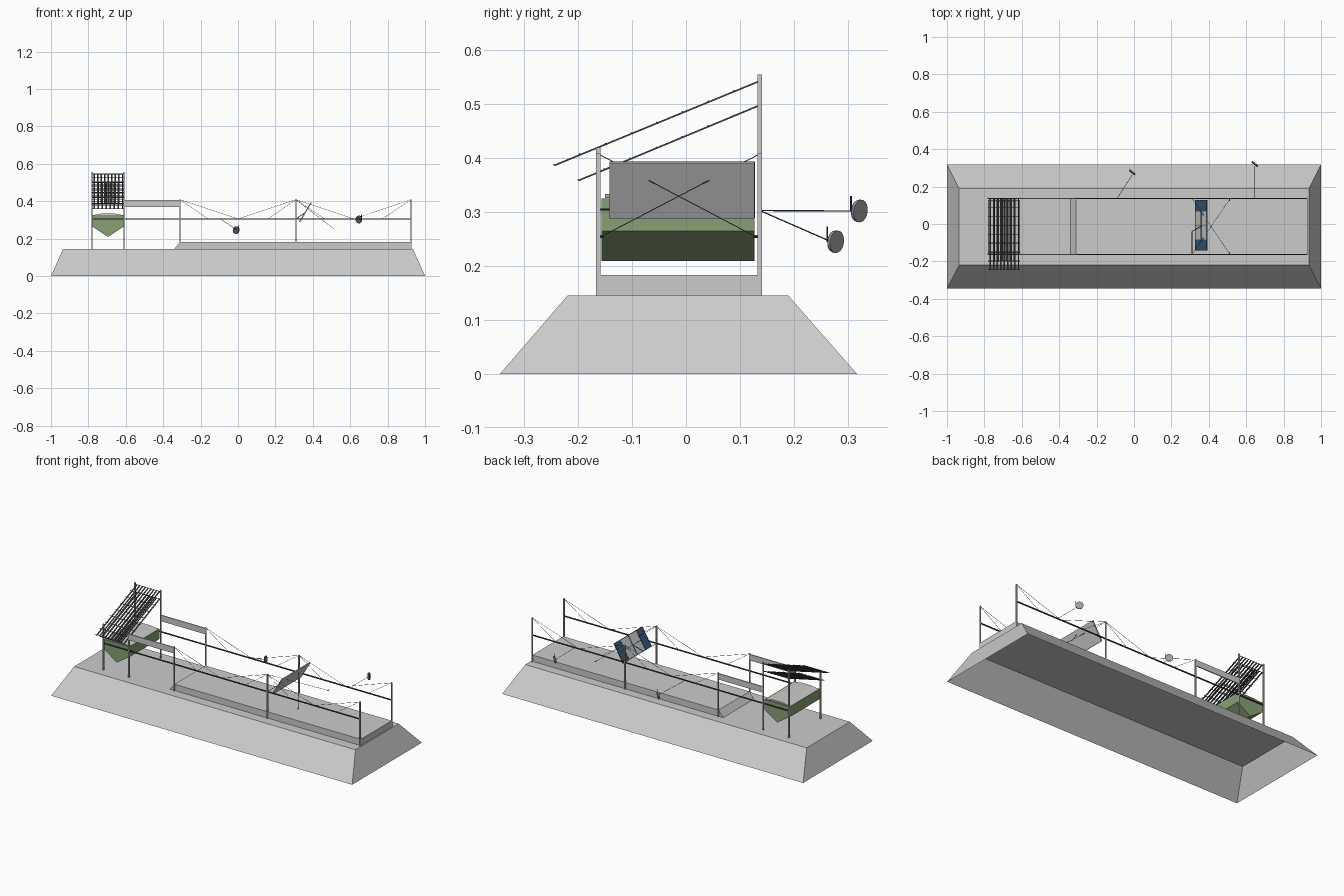
import bpy, bmesh
from mathutils import Vector

if "Cube" in bpy.data.objects:
    bpy.data.objects.remove(bpy.data.objects["Cube"])

YF, YB = -0.163, 0.137      # front and back truss planes


def mat(name, col):
    m = bpy.data.materials.new(name)
    m.diffuse_color = (*col, 1)
    m.use_nodes = True
    m.node_tree.nodes["Principled BSDF"].inputs["Base Color"].default_value = m.diffuse_color
    return m


GREEN = mat("green", (0.25, 0.35, 0.18))
BLUE = mat("blue", (0.04, 0.10, 0.18))
DARK = mat("dark", (0.07, 0.07, 0.08))
SLATE = mat("slate", (0.10, 0.10, 0.15))


def mesh(name, verts, faces, material=None):
    me = bpy.data.meshes.new(name)
    me.from_pydata(verts, [], faces)
    ob = bpy.data.objects.new(name, me)
    bpy.context.collection.objects.link(ob)
    if material:
        me.materials.append(material)
    return ob


def box(name, x0, x1, y0, y1, z0, z1, material=None):
    v = [(x, y, z) for z in (z0, z1) for x, y in ((x0, y0), (x1, y0), (x1, y1), (x0, y1))]
    f = [(3, 2, 1, 0), (4, 5, 6, 7), (0, 1, 5, 4), (1, 2, 6, 5), (2, 3, 7, 6), (3, 0, 4, 7)]
    return mesh(name, v, f, material)


def prism(name, profile, y0, y1, material=None):
    # extrude an x-z profile along y
    n = len(profile)
    v = [(x, y, z) for y in (y0, y1) for x, z in profile]
    f = [tuple(range(n)), tuple(range(2 * n - 1, n - 1, -1))]
    f += [(i, i + n, (i + 1) % n + n, (i + 1) % n) for i in range(n)]
    return mesh(name, v, f, material)


def rod(name, a, b, r, sides=4, material=DARK):
    a, b = Vector(a), Vector(b)
    bm = bmesh.new()
    bmesh.ops.create_cone(bm, cap_ends=True, segments=sides, radius1=r, radius2=r, depth=(b - a).length)
    me = bpy.data.meshes.new(name)
    bm.to_mesh(me)
    bm.free()
    me.materials.append(material)
    ob = bpy.data.objects.new(name, me)
    ob.location = (a + b) / 2
    ob.rotation_mode = 'QUATERNION'
    ob.rotation_quaternion = (b - a).to_track_quat('Z', 'Y')
    bpy.context.collection.objects.link(ob)
    return ob


# sloped base, open underneath
bx = [(-1, -.345, 0), (1, -.345, 0), (1, .317, 0), (-1, .317, 0),
      (-.935, -.22, .145), (.935, -.22, .145), (.935, .19, .145), (-.935, .19, .145)]
mesh("base_mound", bx, [(4, 5, 6, 7), (0, 1, 5, 4), (1, 2, 6, 5), (2, 3, 7, 6), (3, 0, 4, 7)])

# raised deck with ramp end
prism("deck", [(-.34, .145), (.928, .145), (.928, .183), (-.31, .183)], -.16, .133)

# posts, rails, side beams and stay wires on both sides
for side, y in (("front", YF), ("back", YB)):
    tall = .555 if side == "back" else .42
    for x, top in ((-.78, tall), (-.61, tall), (-.31, .41), (.31, .41), (.925, .41)):
        box(f"{side}_post", x - .003, x + .003, y - .004, y + .004, .145, top)
    box(f"{side}_rail", -.782, .927, y - .003, y + .003, .302, .308, DARK)
    box(f"{side}_beam", -.61, -.31, y - .003, y + .003, .37, .406)
    for x, ends in ((-.31, (-.16, 0)), (.31, (.16, 0, .465, .62)), (.925, (.77, .62))):
        for e in ends:
            rod(f"{side}_stay_wire", (x, y, .408), (e, y, .305), .001, 3)

# pointed hopper trough with grey filling
prism("hopper", [(-.78, .325), (-.78, .265), (-.695, .209), (-.61, .265), (-.61, .325)],
      -.157, .127, GREEN)
prism("hopper_filling", [(-.772, .326), (-.618, .326), (-.66, .334), (-.73, .334)], -.15, .12)

# two layers of slatted sloping roof
for layer, (y1, z1, y0, z0, n, k) in enumerate(((.137, .545, -.245, .388, 9, 9),
                                                 (.137, .50, -.20, .36, 8, 8))):
    for i in range(n):
        x = -.768 + i * .15 / (n - 1)
        w = .0035
        mesh("roof_slat", [(x - w, y0, z0), (x + w, y0, z0), (x + w, y1, z1), (x - w, y1, z1)],
             [(0, 1, 2, 3)], DARK).modifiers.new("thick", 'SOLIDIFY').thickness = .003
    for j in range(k):
        t = j / (k - 1)
        y, z = y0 + (y1 - y0) * t, z0 + (z1 - z0) * t
        rod("roof_crossbar", (-.78, y, z), (-.61, y, z), .0018)

# tilted panel: grey sheet, blue end cells, dark frame
lo, hi = Vector((.33, 0, .288)), Vector((.392, 0, .392))
nrm = Vector((-(hi.z - lo.z), 0, hi.x - lo.x)).normalized()


def sheet(name, y0, y1, off, t0, t1, thick, material=None):
    a, b = lo.lerp(hi, t0), lo.lerp(hi, t1)
    prof = [p + nrm * o for p, o in ((a, off), (b, off), (b, off + thick), (a, off + thick))]
    return prism(name, [(p.x, p.z) for p in prof], y0, y1, material)


sheet("panel_sheet", -.142, .127, -.002, 0, 1, .004)
for y0, y1 in ((-.14, -.085), (.07, .125)):
    sheet("panel_blue_cell", y0, y1, .002, .02, .98, .001, BLUE)
for y in (-.142, -.087, -.009, .068, .125):
    sheet("panel_divider", y, y + .003, .002, 0, 1, .002, BLUE)
for t in (0, .48, .97):
    sheet("panel_bar", -.142, .127, .002, t, t + .03, .002, BLUE)
rod("panel_strut", (.31, YF, .305), (.31, -.04, .305), .0018)
rod("panel_strut", (.31, -.04, .305), (.36, -.01, .34), .0018)

# crossed wires through the panel centre
for y0, y1 in ((YF, .13), (YB, -.158)):
    rod("cross_wire", (.31, y0, .408), (.51, y1, .254), .001, 3)
    rod("wire_end", (.51, y1 - .006, .255), (.51, y1 + .006, .255), .003)

# dishes on arms behind the back rail
for foot, tip, c in (((-.09, YB, .303), (-.008, .265, .247), (-.008, .28, .245)),
                     ((.645, YB, .303), (.645, .31, .302), (.648, .324, .302))):
    rod("dish_arm", foot, tip, .0012)
    c = Vector(c)
    d = Vector((-.6, -.75, .1)).normalized()
    rod("dish_back", c, c + d * .004, .021, 20, mat("dish_grey", (.35, .35, .35)))
    rod("dish_face", c + d * .004, c + d * .007, .020, 20, SLATE)
    stick = c + Vector((.012, -.018, 0))
    rod("dish_stick", stick, stick + Vector((0, 0, .028)), .0018)
